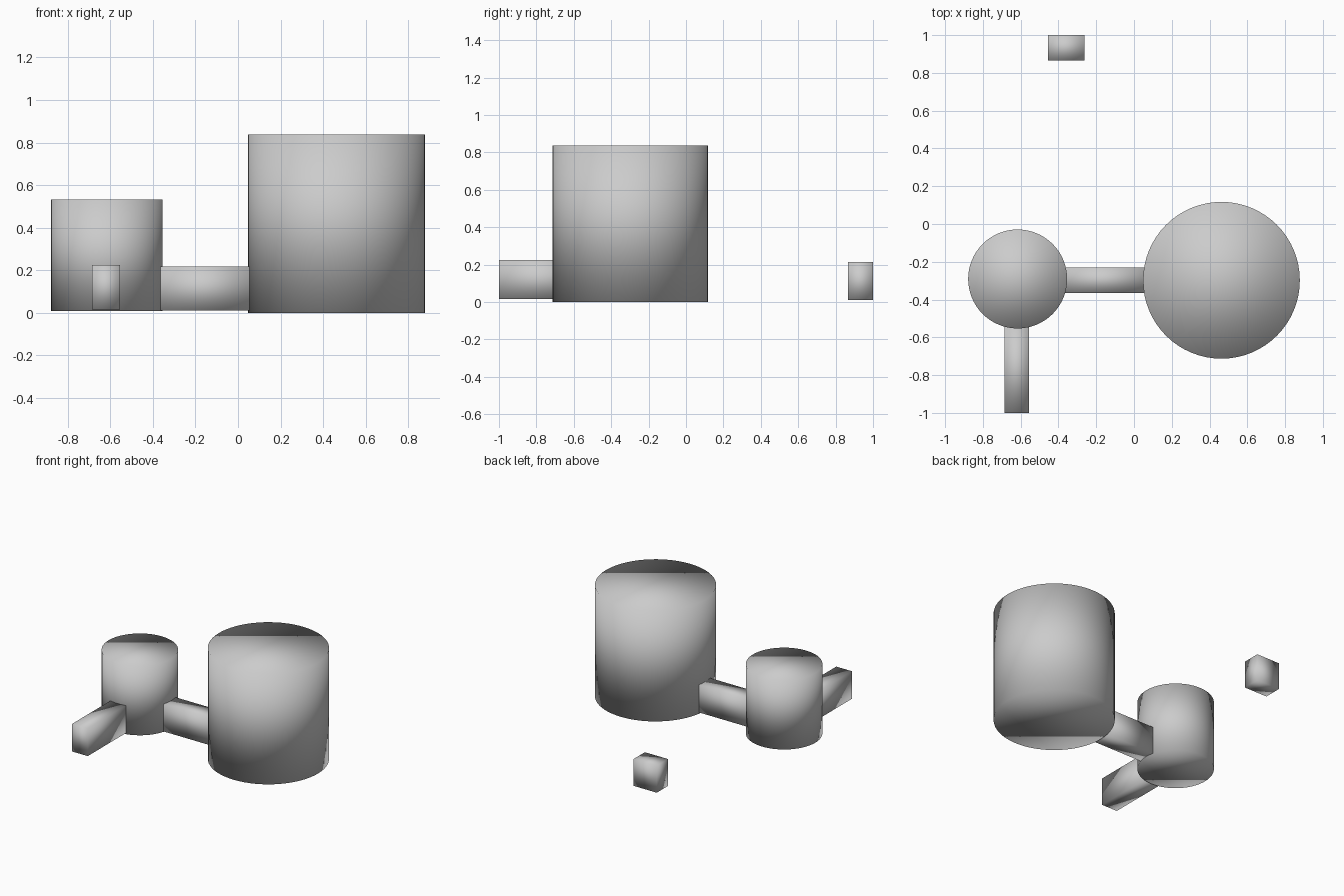
import bpy

if "Cube" in bpy.data.objects:
    bpy.data.objects.remove(bpy.data.objects["Cube"])


def smooth(name):
    ob = bpy.context.object
    ob.name = name
    bpy.ops.object.shade_smooth()
    return ob


def drum(name, x, y, r, z0, z1):
    bpy.ops.mesh.primitive_cylinder_add(vertices=64, radius=r, depth=z1 - z0,
                                        location=(x, y, (z0 + z1) / 2))
    return smooth(name)


def box(name, lo, hi):
    size = [b - a for a, b in zip(lo, hi)]
    mid = [(a + b) / 2 for a, b in zip(lo, hi)]
    bpy.ops.mesh.primitive_cube_add(size=1, location=mid)
    bpy.context.object.scale = size
    bpy.ops.object.transform_apply(location=False, rotation=False, scale=True)
    return smooth(name)


# Round chambers
drum("large_chamber", 0.463, -0.298, 0.415, 0.0, 0.838)
drum("small_chamber", -0.616, -0.291, 0.262, 0.008, 0.533)

# Passage between the chambers, ends just inside the walls
box("connecting_passage", (-0.37, -0.365, 0.01), (0.06, -0.23, 0.218))

# Entrance passage running to the front
box("entrance_passage", (-0.685, -1.0, 0.016), (-0.555, -0.535, 0.225))

# Separate block at the back
box("detached_block", (-0.456, 0.866, 0.01), (-0.263, 1.0, 0.213))
